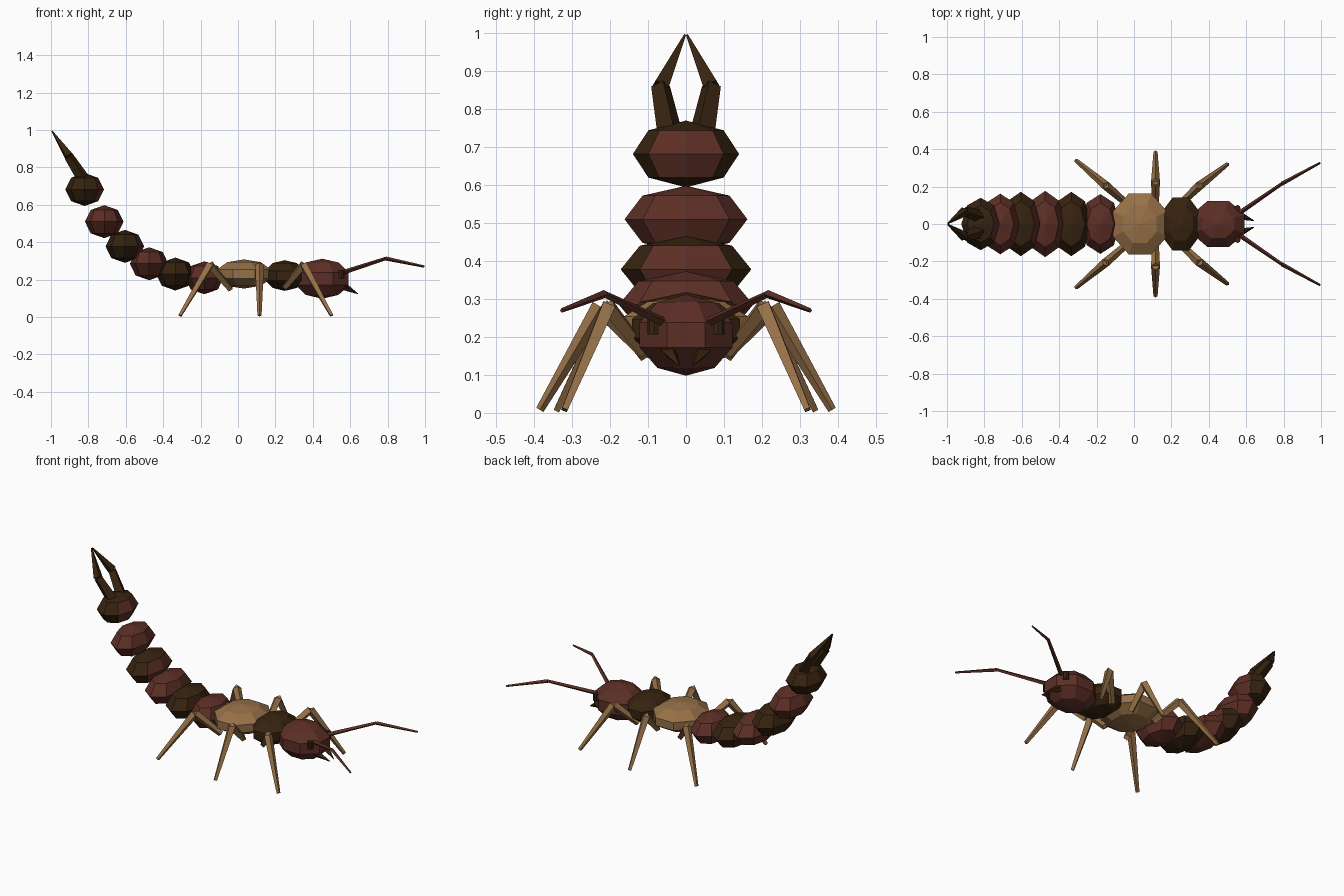
import bpy, bmesh, math
from mathutils import Vector, Matrix

if "Cube" in bpy.data.objects:
    bpy.data.objects.remove(bpy.data.objects["Cube"])


def material(name, rgb):
    m = bpy.data.materials.new(name)
    m.diffuse_color = (*rgb, 1)
    m.use_nodes = True
    m.node_tree.nodes["Principled BSDF"].inputs["Base Color"].default_value = m.diffuse_color
    return m


TAN = material("tan", (0.31, 0.165, 0.064))
RED = material("red brown", (0.108, 0.028, 0.019))
DARK = material("dark brown", (0.038, 0.017, 0.005))


def finish(bm, name, *mats):
    bmesh.ops.recalc_face_normals(bm, faces=bm.faces)
    me = bpy.data.meshes.new(name)
    bm.to_mesh(me)
    bm.free()
    for m in mats:
        me.materials.append(m)
    ob = bpy.data.objects.new(name, me)
    bpy.context.collection.objects.link(ob)
    return ob


def ball(name, centre, half, rings, turn, *mats):
    """Eight-sided faceted ball, scaled so that it fills the half sizes."""
    bm = bmesh.new()
    bmesh.ops.create_uvsphere(bm, u_segments=8, v_segments=rings, radius=1)
    bmesh.ops.rotate(bm, verts=bm.verts, matrix=Matrix.Rotation(math.radians(turn), 3, 'Z'))
    for axis in range(3):
        s = half[axis] / max(v.co[axis] for v in bm.verts)
        for v in bm.verts:
            v.co[axis] *= s
    if len(mats) > 1:
        # second colour on the side quads that face forward
        for f in bm.faces:
            c = f.calc_center_median()
            if len(f.verts) == 4 and c.x > half[0] * 0.6:
                f.material_index = 1
    bmesh.ops.translate(bm, verts=bm.verts, vec=centre)
    return finish(bm, name, *mats)


def limb(name, points, radii, mat, sides=4):
    """Jointed limb of tapered rods, one rod for each pair of points."""
    bm = bmesh.new()
    for i in range(len(points) - 1):
        a, b = Vector(points[i]), Vector(points[i + 1])
        d = b - a
        rot = d.to_track_quat('Z', 'Y').to_matrix().to_4x4()
        r1, r2 = radii[i]
        bmesh.ops.create_cone(bm, cap_ends=True, segments=sides, radius1=r1, radius2=r2,
                              depth=d.length, matrix=Matrix.Translation((a + b) / 2) @ rot)
    return finish(bm, name, mat)


# Abdomen: x, z and half width of each segment, from tail to thorax
abdomen = [(-0.82, 0.682, 0.14), (-0.715, 0.51, 0.162), (-0.605, 0.378, 0.172),
           (-0.475, 0.285, 0.177), (-0.335, 0.23, 0.172), (-0.18, 0.21, 0.16)]
for i, (x, z, w) in enumerate(abdomen):
    mats = (DARK, RED) if i % 2 == 0 else (RED,)
    if i == 4:
        mats = (DARK,)
    if i in (1, 3, 5):
        mats = (RED,)
    ball(f"abdomen_segment_{i + 1}", (x, 0, z), (0.103, w, 0.088), 4, 0, *mats)

# Thorax, neck plate and head
ball("thorax", (0.032, 0, 0.23), (0.145, 0.163, 0.078), 5, 22.5, TAN)
ball("neck_plate", (0.25, 0, 0.222), (0.105, 0.142, 0.082), 5, 22.5, DARK)
ball("head", (0.45, 0, 0.205), (0.142, 0.122, 0.107), 5, 22.5, RED)

# Leg stations: hip, knee and foot on the left
legs = {
    "front": [(0.25, 0.11, 0.16), (0.35, 0.205, 0.28), (0.50, 0.32, 0.008)],
    "middle": [(0.115, 0.11, 0.16), (0.115, 0.225, 0.28), (0.115, 0.385, 0.008)],
    "rear": [(-0.04, 0.11, 0.15), (-0.15, 0.205, 0.28), (-0.31, 0.34, 0.008)],
}

for side, s in (("left", 1), ("right", -1)):
    def mirror(pts):
        return [(x, y * s, z) for x, y, z in pts]

    for part, pts in legs.items():
        limb(f"{part}_leg_{side}", mirror(pts), [(0.018, 0.024), (0.024, 0.011)], TAN)

    # Feelers
    limb(f"antenna_{side}", mirror([(0.55, 0.05, 0.235), (0.79, 0.215, 0.313), (0.995, 0.327, 0.27)]),
         [(0.013, 0.009), (0.011, 0.006)], RED)
    # Eyes
    limb(f"eye_{side}", mirror([(0.553, 0.084, 0.207), (0.553, 0.084, 0.25)]),
         [(0.017, 0.017)], DARK, 8)
    # Jaws
    limb(f"jaw_{side}", mirror([(0.565, 0.045, 0.165), (0.64, 0.018, 0.125)]),
         [(0.022, 0.002)], DARK)
    # Tail pincers
    limb(f"pincer_{side}", mirror([(-0.825, 0.042, 0.735), (-0.905, 0.067, 0.86), (-0.995, 0.003, 0.995)]),
         [(0.035, 0.026), (0.027, 0.004)], DARK)
